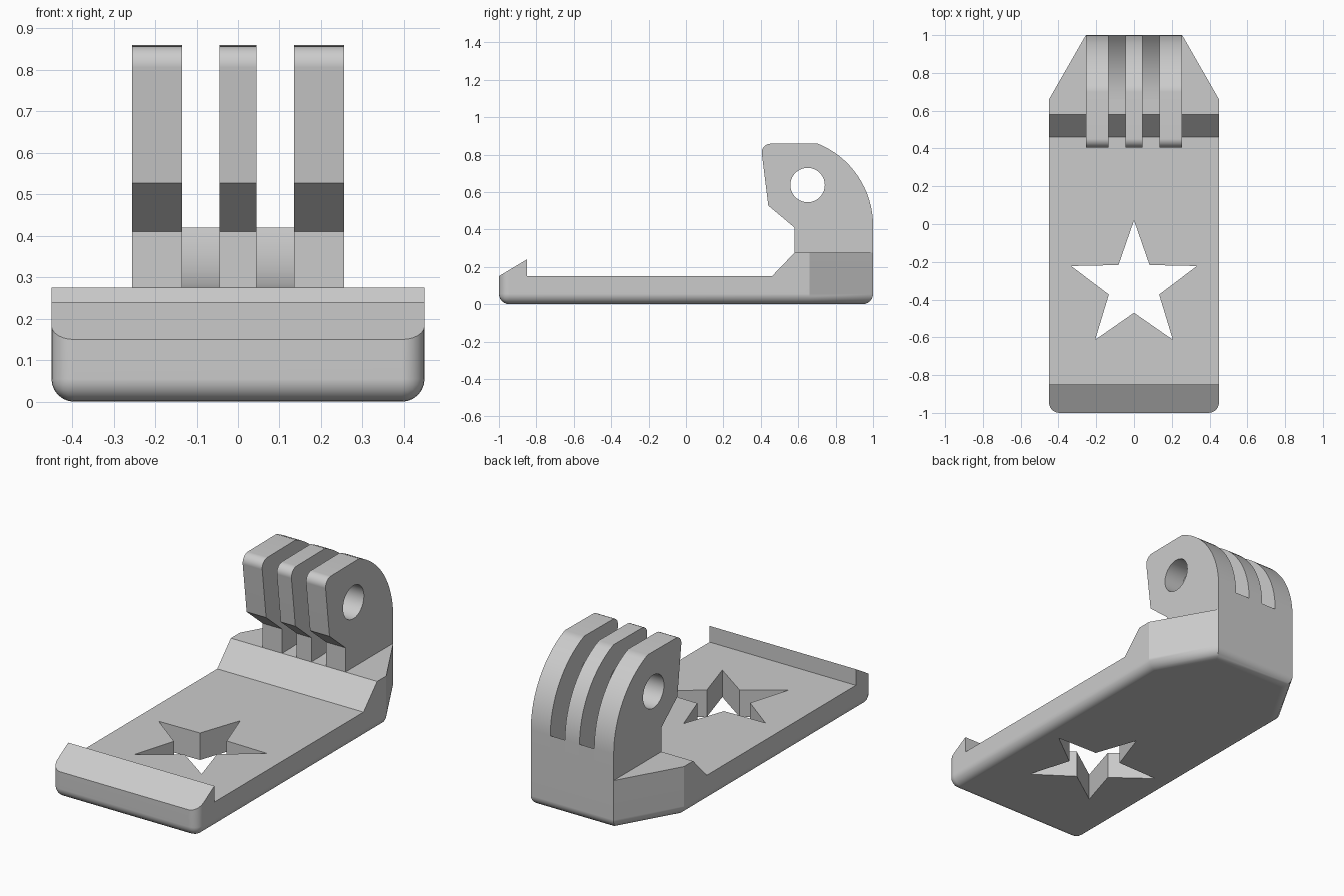
import bpy
import bmesh
import math
from math import sin, cos, pi

old = bpy.data.objects.get("Cube")
if old:
    bpy.data.objects.remove(old, do_unlink=True)

grey = bpy.data.materials.new("light grey plastic")
grey.use_nodes = True
grey.diffuse_color = (0.6, 0.6, 0.6, 1)
grey.node_tree.nodes["Principled BSDF"].inputs["Base Color"].default_value = (0.6, 0.6, 0.6, 1)


def prism(name, points, low, high, axis, round_edge=None, radius=0.05):
    """Extrude a flat outline along x (points are y, z) or z (points are x, y)."""
    place = (lambda p, h: (h, p[0], p[1])) if axis == "x" else (lambda p, h: (p[0], p[1], h))
    bm = bmesh.new()
    a = [bm.verts.new(place(p, low)) for p in points]
    b = [bm.verts.new(place(p, high)) for p in points]
    bm.faces.new(a[::-1])
    bm.faces.new(b)
    for i in range(len(points)):
        j = (i + 1) % len(points)
        bm.faces.new((a[i], a[j], b[j], b[i]))
    bmesh.ops.recalc_face_normals(bm, faces=bm.faces[:])
    if round_edge:
        edges = [e for e in bm.edges if round_edge(*[v.co for v in e.verts])]
        bmesh.ops.bevel(bm, geom=edges, offset=radius, segments=6, profile=0.5, affect="EDGES")
    mesh = bpy.data.meshes.new(name)
    bm.to_mesh(mesh)
    bm.free()
    mesh.materials.append(grey)
    obj = bpy.data.objects.new(name, mesh)
    bpy.context.collection.objects.link(obj)
    return obj


def activate(obj):
    bpy.ops.object.select_all(action="DESELECT")
    obj.select_set(True)
    bpy.context.view_layer.objects.active = obj


def cut(obj, cutter, operation="DIFFERENCE"):
    cutter.hide_render = True
    mod = obj.modifiers.new("cut", "BOOLEAN")
    mod.object, mod.operation, mod.solver = cutter, operation, "EXACT"
    activate(obj)
    bpy.ops.object.modifier_apply(modifier=mod.name)
    bpy.data.objects.remove(cutter, do_unlink=True)


def smooth(obj):
    activate(obj)
    bpy.ops.object.shade_smooth_by_angle(angle=math.radians(28))
    mod = obj.modifiers.new("even shading", "WEIGHTED_NORMAL")
    mod.keep_sharp = True


def arc(cy, cz, r, start, end, steps):
    angles = [start + (end - start) * i / steps for i in range(steps + 1)]
    return [(cy + r * cos(t), cz + r * sin(t)) for t in angles]


DECK, HALF, BACK = 0.275, 0.45, 0.255

# Base plate: tapered plan with rounded underside and front corners
plan = [(-HALF, -1), (HALF, -1), (HALF, 0.66), (BACK, 1), (-BACK, 1), (-HALF, 0.66)]
base = prism("base_plate", plan, 0, 0.6, "z", radius=0.055,
             round_edge=lambda p, q: max(p.z, q.z) < 0.01 or max(p.y, q.y) < -0.99 and p.z != q.z)

# Side outline: front lip, flat tray and raised rear deck
side = [(-1.1, -0.1), (-1.1, 0.09), (-0.85, 0.24), (-0.85, 0.15),
        (0.46, 0.15), (0.58, DECK), (1.1, DECK), (1.1, -0.1)]
cut(base, prism("side_cutter", side, -0.6, 0.6, "x"), "INTERSECT")

# Star-shaped opening
star = []
for i in range(10):
    r = 0.14 if i % 2 else 0.35
    star.append((r * sin(i * pi / 5), -0.33 + r * cos(i * pi / 5)))
cut(base, prism("star_cutter", star, -0.2, 0.5, "z"))
smooth(base)

# Three mounting fins with a shared bolt hole
crown = arc(0.527, 0.42, 0.473, 0, math.acos(0.173 / 0.473), 16)
nose = arc(0.451, 0.812, 0.046, pi / 2, pi * 1.04, 6)
fin_side = [(1, DECK)] + crown + nose + [(0.44, 0.527), (0.58, 0.41), (0.58, DECK)]
for name, x0, x1 in (("right_fin", -BACK, -0.135), ("middle_fin", -0.045, 0.045),
                     ("left_fin", 0.135, BACK)):
    fin = prism(name, fin_side, x0, x1, "x")
    hole = arc(0.65, 0.637, 0.092, 0, 2 * pi, 40)[:-1]
    cut(fin, prism("hole_cutter", hole, -0.5, 0.5, "x"))
    smooth(fin)

# Curved webs closing the slots at the back
sweep = math.asin(0.34 / 0.471)
web_side = arc(0.66, DECK + 0.471, 0.471, -pi / 2, -pi / 2 + sweep, 10) + [(1, DECK)]
for name, x0, x1 in (("right_slot_web", -0.135, -0.045), ("left_slot_web", 0.045, 0.135)):
    smooth(prism(name, web_side, x0, x1, "x"))
